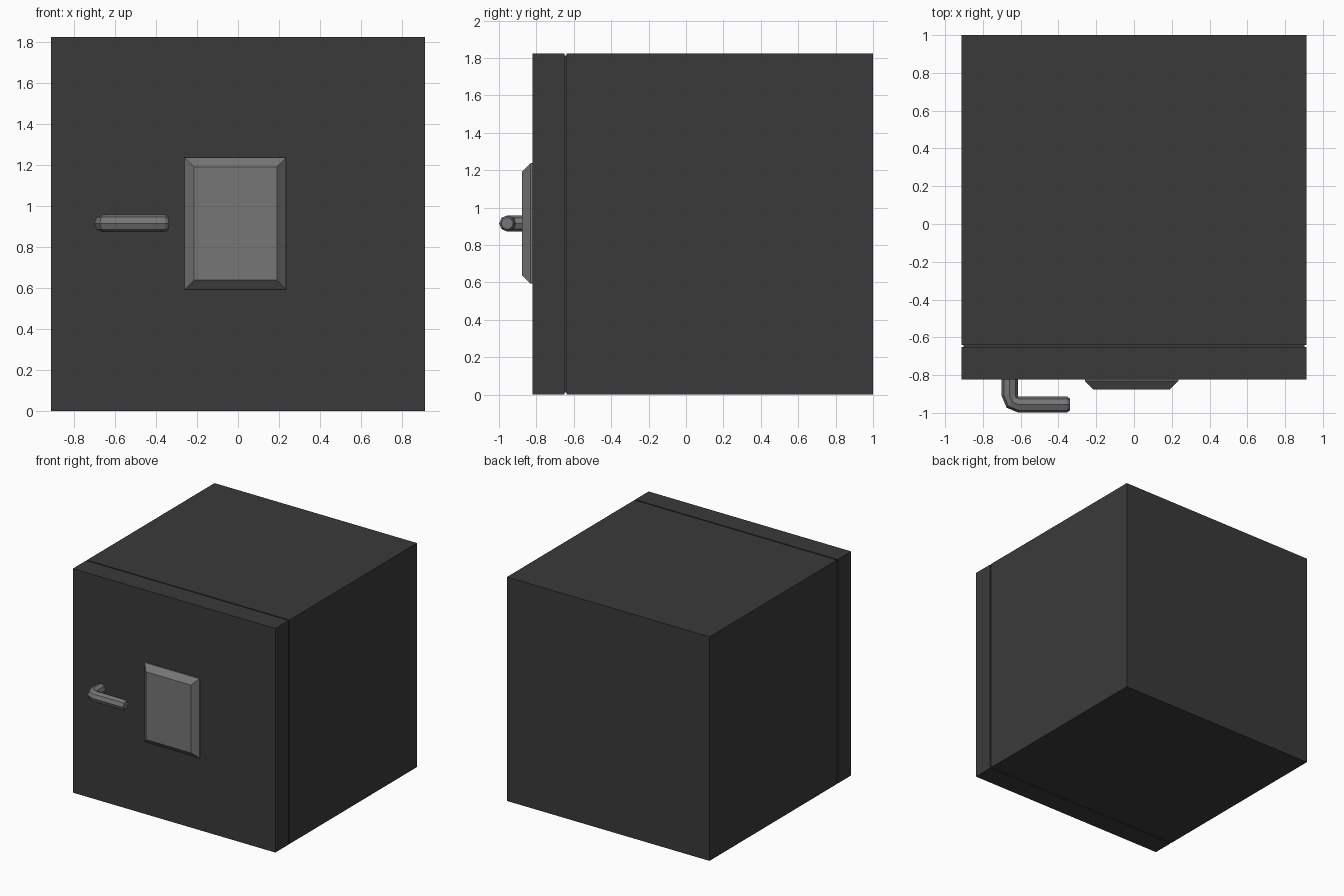
import bpy, math
from mathutils import Vector

if "Cube" in bpy.data.objects:
    bpy.data.objects.remove(bpy.data.objects["Cube"])


def material(name, v):
    m = bpy.data.materials.new(name)
    m.diffuse_color = (v, v, v, 1)
    m.use_nodes = True
    m.node_tree.nodes["Principled BSDF"].inputs["Base Color"].default_value = m.diffuse_color
    return m


def loft(name, rings, mat):
    """Skin a list of equal-length point rings and cap both ends."""
    n = len(rings[0])
    verts = [p for ring in rings for p in ring]
    faces = [list(range(n))[::-1], list(range(len(verts) - n, len(verts)))]
    for r in range(len(rings) - 1):
        for i in range(n):
            a, b = r * n + i, r * n + (i + 1) % n
            faces.append([a, b, b + n, a + n])
    me = bpy.data.meshes.new(name)
    me.from_pydata(verts, [], faces)
    me.materials.append(mat)
    ob = bpy.data.objects.new(name, me)
    bpy.context.collection.objects.link(ob)
    return ob


def rect(x0, x1, z0, z1, y, inset=0):
    x0, x1, z0, z1 = x0 + inset, x1 - inset, z0 + inset, z1 - inset
    return [(x0, y, z0), (x0, y, z1), (x1, y, z1), (x1, y, z0)]


dark = material("dark_steel", 0.042)
grey = material("grey_steel", 0.18)

# Safe body and door, with the groove between them
box = (-0.912, 0.912, 0, 1.824)
loft("safe_body", [rect(*box, y, i) for y, i in
                   ((-0.822, 0), (-0.65, 0), (-0.65, 0.01), (-0.64, 0.01), (-0.64, 0), (1, 0))], dark)

# Bevelled lock panel on the door
panel = (-0.26, 0.235, 0.593, 1.237)
loft("lock_panel", [rect(*panel, -0.877, 0.046), rect(*panel, -0.831), rect(*panel, -0.818)], grey)


# L-shaped octagonal handle
def handle_ring(x, y, angle, radius=0.043):
    """Octagon centred on the path; angle 0 crosses the stem, 90 the grip."""
    side = Vector((-math.cos(angle), -math.sin(angle), 0))
    up = Vector((0, 0, 1))
    return [Vector((x, y, 0.915)) + radius * (math.cos(t) * side + math.sin(t) * up)
            for t in (k * math.tau / 8 for k in range(8))]


px, py, bend = -0.611, -0.909, 0.047
rings = [handle_ring(px - bend, -0.818, 0)]
for deg in (0, 45, 90):
    a = math.radians(deg)
    rings.append(handle_ring(px - bend * math.cos(a), py - bend * math.sin(a), a))
grip_y = py - bend
rings += [handle_ring(-0.355, grip_y, math.pi / 2), handle_ring(-0.34, grip_y, math.pi / 2, 0.032)]
handle = loft("door_handle", rings, grey)

# Consistent outward normals
import bmesh
for ob in bpy.data.objects:
    bm = bmesh.new()
    bm.from_mesh(ob.data)
    bmesh.ops.recalc_face_normals(bm, faces=bm.faces)
    bm.to_mesh(ob.data)
    bm.free()
